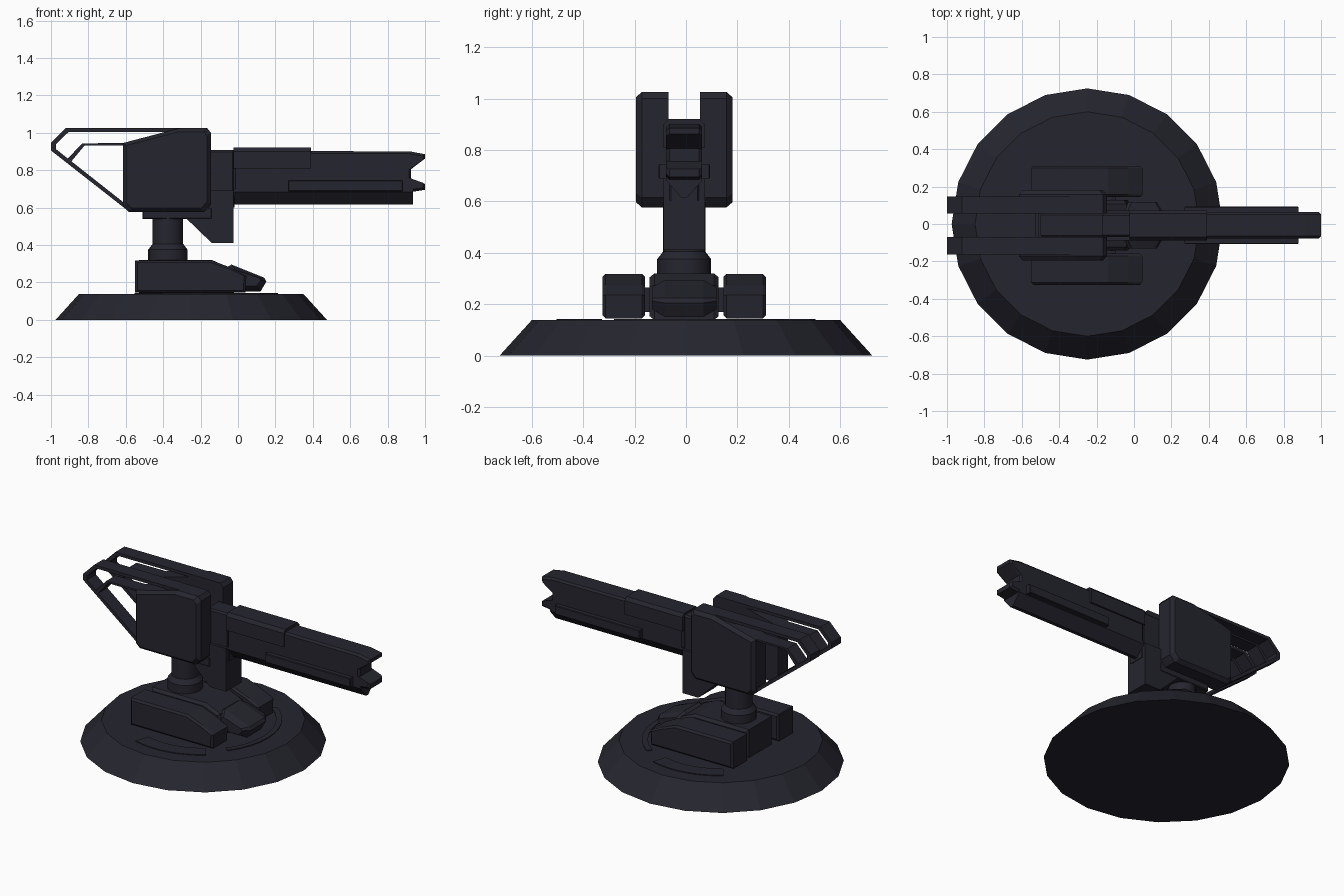
import bpy, bmesh, math
from mathutils import Vector

if "Cube" in bpy.data.objects:
    bpy.data.objects.remove(bpy.data.objects["Cube"])

metal = bpy.data.materials.new("dark_navy_metal")
metal.diffuse_color = (0.0185, 0.0185, 0.028, 1)
metal.use_nodes = True
metal.node_tree.nodes["Principled BSDF"].inputs["Base Color"].default_value = metal.diffuse_color
CY = -0.007          # centre line of the turret


def finish(name, bm):
    bmesh.ops.recalc_face_normals(bm, faces=bm.faces)
    me = bpy.data.meshes.new(name)
    bm.to_mesh(me)
    bm.free()
    me.materials.append(metal)
    ob = bpy.data.objects.new(name, me)
    bpy.context.collection.objects.link(ob)
    return ob


def bridge(name, rings):
    """Skin a stack of equal-length closed rings and cap both ends."""
    bm = bmesh.new()
    vs = [[bm.verts.new(p) for p in r] for r in rings]
    n = len(rings[0])
    for a, b in zip(vs, vs[1:]):
        for i in range(n):
            bm.faces.new((a[i], a[(i + 1) % n], b[(i + 1) % n], b[i]))
    bm.faces.new(vs[0])
    bm.faces.new(vs[-1])
    return finish(name, bm)


def prism(name, pts, layers):
    """xz profile carried along y; layers are (y, inset)."""
    xs, zs = [p[0] for p in pts], [p[1] for p in pts]
    cx, cz = (min(xs) + max(xs)) / 2, (min(zs) + max(zs)) / 2
    w, h = max(xs) - min(xs), max(zs) - min(zs)
    return bridge(name, [[(cx + (x - cx) * (1 - 2 * s / w), CY + y, cz + (z - cz) * (1 - 2 * s / h))
                          for x, z in pts] for y, s in layers])


def box(name, x0, x1, y, z0, z1, bev=0.012):
    """Box centred on the turret line with chamfered edges along its sides."""
    return prism(name, [(x0, z0), (x1, z0), (x1, z1), (x0, z1)],
                 [(-y, bev), (-y + bev, 0), (y - bev, 0), (y, bev)])


def lathe(name, x, y, prof, n):
    return bridge(name, [[(x + r * math.cos(2 * math.pi * i / n), y + r * math.sin(2 * math.pi * i / n), z)
                          for i in range(n)] for r, z in prof])


def arc_plate(name, r0, r1, a0, a1, steps=8):
    ang = [math.radians(a0 + (a1 - a0) * i / steps) for i in range(steps + 1)]
    flat = [(r1, a) for a in ang] + [(r0, a) for a in reversed(ang)]
    return bridge(name, [[(-0.25 + r * math.cos(a), r * math.sin(a), z) for r, a in flat]
                         for z in (0.135, 0.143)])


# round base with arc markings
lathe("base", -0.25, 0, [(0.725, 0), (0.6, 0.138)], 20)
arc_plate("back_arc", 0.41, 0.505, 73, 127)
arc_plate("front_arc", 0.41, 0.505, 253, 307)
arc_plate("nose_arc", 0.43, 0.465, -37, 55, 10)

# foot: centre block with wedge nose, side blocks and connectors
prism("foot_centre", [(-0.53, 0.138), (-0.53, 0.32), (-0.14, 0.32), (-0.04, 0.275), (-0.02, 0.138)],
      [(-0.134, 0.015), (-0.115, 0), (0.115, 0), (0.134, 0.015)])
prism("foot_nose", [(-0.06, 0.15), (-0.06, 0.28), (-0.035, 0.295), (0.14, 0.225), (0.152, 0.205), (0.12, 0.15)],
      [(-0.125, 0.03), (-0.075, 0), (0.075, 0), (0.125, 0.03)])
box("foot_connector", -0.45, -0.1, 0.2, 0.17, 0.265, 0.01)
for side, s in (("front", -1), ("back", 1)):
    prism(side + "_foot_block",
          [(-0.55, 0.145), (-0.55, 0.318), (-0.14, 0.318), (-0.03, 0.275), (0.045, 0.235), (0.04, 0.145)],
          [(s * 0.152, 0.012), (s * 0.164, 0), (s * 0.306, 0), (s * 0.318, 0.012)])

# neck
neck = lathe("neck", -0.375, CY, [(0.105, 0.3), (0.105, 0.375), (0.082, 0.405), (0.082, 0.56)], 20)
bpy.context.view_layer.objects.active = neck
neck.select_set(True)
bpy.ops.object.shade_smooth_by_angle(angle=math.radians(30))

# cradle between the housings, and front bracket
box("cradle_plate", -0.51, -0.14, 0.083, 0.54, 0.6, 0.005)
box("cradle_body", -0.5, -0.14, 0.062, 0.58, 0.86, 0.008)
prism("bracket", [(-0.28, 0.545), (-0.14, 0.41), (-0.025, 0.41), (-0.025, 0.69), (-0.28, 0.69)],
      [(-0.08, 0), (0.08, 0)])
box("barrel_mount", -0.17, -0.02, 0.062, 0.6, 0.908, 0.01)

# side housings with open rear frames
housing = [(-0.615, 0.945), (-0.615, 0.605), (-0.585, 0.577), (-0.18, 0.577), (-0.145, 0.615),
           (-0.145, 1.0), (-0.165, 1.025), (-0.31, 1.025)]
bars = {
    "top_rail": [(-0.92, 1.025), (-0.25, 1.025), (-0.25, 1.005), (-0.905, 1.005)],
    "rear_corner": [(-1, 0.945), (-0.92, 1.025), (-0.905, 1.005), (-0.973, 0.938)],
    "rear_edge": [(-1, 0.905), (-1, 0.945), (-0.973, 0.938), (-0.973, 0.912)],
    "lower_strut": [(-1, 0.905), (-0.973, 0.912), (-0.6, 0.618), (-0.585, 0.58)],
    "inner_slant": [(-0.912, 0.86), (-0.833, 0.943), (-0.82, 0.932), (-0.89, 0.848)],
    "inner_rail": [(-0.833, 0.943), (-0.6, 0.945), (-0.6, 0.932), (-0.82, 0.932)],
}
for side, s in (("front", -1), ("back", 1)):
    prism(side + "_housing", housing,
          [(s * 0.062, 0), (s * 0.165, 0), (s * 0.188, 0.02)])
    for part, pts in bars.items():
        prism(side + "_" + part, pts, [(s * 0.062, 0), (s * 0.155, 0)])

# barrel with forked muzzle, V keel, top cover and side rails
prism("barrel", [(-0.025, 0.685), (-0.025, 0.903), (0.92, 0.9), (1, 0.885), (1, 0.862), (0.925, 0.805),
                 (0.925, 0.755), (1, 0.725), (1, 0.695), (0.94, 0.685)],
      [(-0.07, 0.012), (-0.058, 0), (0.058, 0), (0.07, 0.012)])
bridge("barrel_keel", [[(x, CY + y, z) for y, z in
                        ((-0.07, 0.7), (-0.07, 0.682), (-0.012, 0.615), (0.012, 0.615), (0.07, 0.682), (0.07, 0.7))]
                       for x in (-0.025, 0.935)])
bridge("barrel_cover", [[(x, CY + y, z) for y, z in
                         ((-0.08, 0.81), (-0.08, 0.9), (-0.062, 0.92), (0.062, 0.92), (0.08, 0.9), (0.08, 0.81))]
                        for x in (-0.025, 0.39)])
box("side_rails", 0.27, 0.88, 0.1, 0.687, 0.745, 0.004)
